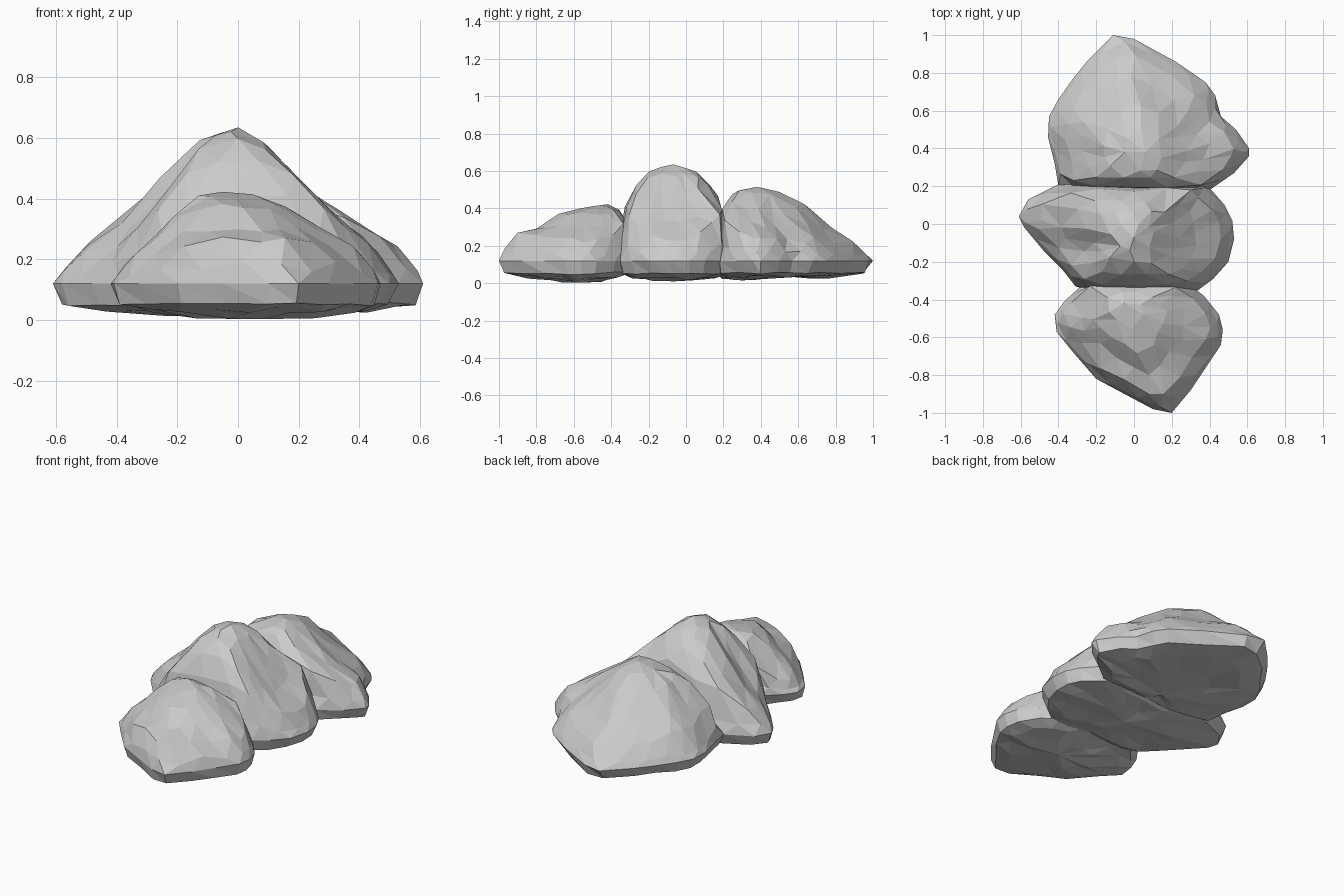
import bpy
import bmesh
import random
from mathutils import Vector

cube = bpy.data.objects.get("Cube")
if cube:
    bpy.data.objects.remove(cube, do_unlink=True)

stone = bpy.data.materials.new("grey stone")
stone.use_nodes = True
GREY = (0.6, 0.6, 0.6, 1)
stone.diffuse_color = GREY
stone.node_tree.nodes["Principled BSDF"].inputs["Base Color"].default_value = GREY

RIM = 0.12                               # height of the widest edge
STEPS = (0, 0.2, 0.4, 0.6, 0.8, 0.93, 1)  # fractions from peak to rim


def height_at(profile, peak_z, t):
    """Height along one slope, from the peak down to the rim."""
    heights = [peak_z, *profile, RIM]
    for i in range(len(STEPS) - 1):
        if t <= STEPS[i + 1]:
            f = (t - STEPS[i]) / (STEPS[i + 1] - STEPS[i])
            return heights[i] + f * (heights[i + 1] - heights[i])
    return RIM


def make_rock(name, peak, base, outline, slopes, seed):
    """Faceted boulder: plan outline, peak, lowest point and four slope profiles."""
    rng = random.Random(seed)
    top, bottom = Vector(peak), Vector(base)
    plan = [Vector(p) for p in outline]
    n = len(plan)
    xs, ys = [p.x for p in plan], [p.y for p in plan]
    reach = {"left": max(xs) - top.x, "right": top.x - min(xs),
             "back": max(ys) - top.y, "front": top.y - min(ys)}

    def top_height(p, t):
        """Blend the two nearest slopes, never rising above either of them."""
        side = "left" if p.x > 0 else "right"
        end = "back" if p.y > 0 else "front"
        u, v = abs(p.x) / reach[side], abs(p.y) / reach[end]
        a, b = u * u, v * v
        blend = (a * height_at(slopes[side], top.z, t)
                 + b * height_at(slopes[end], top.z, t)) / (a + b)
        return min(blend, height_at(slopes[side], top.z, u * t),
                   height_at(slopes[end], top.z, v * t))

    bm = bmesh.new()

    def ring(pole, t, shift, z=None, rough=0.0):
        verts = []
        for i in range(n):
            p = plan[i].lerp(plan[(i + 1) % n], 0.5 if shift else 0) - pole.xy
            s = t + rng.uniform(-rough, rough)
            q = pole.xy + p * s
            h = top_height(p, s) if z is None else z
            h += rng.uniform(-rough, rough) * 0.25
            verts.append(bm.verts.new((q.x, q.y, h)))
        return verts

    # Underside, rim and crown, from bottom to top
    rings = [ring(bottom, 0.42, False, bottom.z + 0.013, 0.05),
             ring(bottom, 0.76, True, 0.033, 0.04),
             ring(bottom, 0.94, False, 0.053, 0.025),
             ring(top, 1, False, RIM),
             ring(top, 0.965, True, None, 0.012),
             ring(top, 0.84, False, None, 0.04),
             ring(top, 0.64, True, None, 0.04),
             ring(top, 0.43, False, None, 0.03),
             ring(top, 0.21, True, None, 0.02)]
    shifts = [False, True, False, False, True, False, True, False, True]
    for k in range(len(rings) - 1):
        low, high = rings[k], rings[k + 1]
        for i in range(n):
            j = (i + 1) % n
            if shifts[k]:
                bm.faces.new((low[i], low[j], high[j]))
                bm.faces.new((low[i], high[j], high[i]))
            else:
                bm.faces.new((low[i], low[j], high[i]))
                bm.faces.new((low[j], high[j], high[i]))
    # Close the crown and the underside
    poles = []
    for loop, tip in ((rings[-1], top), (rings[0], bottom)):
        pole = bm.verts.new(tip)
        poles.append(pole)
        for i in range(n):
            bm.faces.new((loop[i], loop[(i + 1) % n], pole))
    # Merge crowded corners into broad, irregular facets
    crown = [v for loop in rings[6:] for v in loop]
    bmesh.ops.remove_doubles(bm, verts=crown + rings[0] + poles, dist=0.055)
    bmesh.ops.recalc_face_normals(bm, faces=bm.faces)

    mesh = bpy.data.meshes.new(name)
    bm.to_mesh(mesh)
    bm.free()
    mesh.materials.append(stone)
    obj = bpy.data.objects.new(name, mesh)
    bpy.context.collection.objects.link(obj)


# Small boulder at the front, pushed a little into the middle one
make_rock(
    "front_rock", (-0.05, -0.45, 0.42), (0.08, -0.56, 0.003),
    [(.47, -.56), (.45, -.48), (.37, -.38), (.28, -.31), (.12, -.3), (0, -.3),
     (-.12, -.3), (-.26, -.31), (-.37, -.41), (-.42, -.48), (-.41, -.57), (-.33, -.67),
     (-.2, -.82), (-.05, -.9), (.1, -.98), (.2, -1), (.3, -.88), (.38, -.76), (.46, -.64)],
    {"left": (.415, .38, .32, .25, .2), "right": (.42, .36, .29, .21, .16),
     "back": (.42, .41, .395, .37, .3), "front": (.4, .38, .3, .27, .25)}, seed=3)

# Tall boulder in the middle
make_rock(
    "middle_rock", (0, -0.07, 0.635), (0.02, -0.06, 0.01),
    [(.53, -.08), (.52, .02), (.48, .1), (.41, .18), (.35, .22), (.2, .23), (0, .23),
     (-.22, .23), (-.4, .21), (-.56, .13), (-.61, .04), (-.58, -.02), (-.48, -.14),
     (-.38, -.24), (-.31, -.33), (-.2, -.36), (0, -.37), (.2, -.37), (.34, -.35),
     (.42, -.29), (.5, -.2)],
    {"left": (.57, .45, .34, .26, .19), "right": (.6, .48, .32, .25, .19),
     "back": (.625, .6, .55, .47, .36), "front": (.625, .6, .56, .46, .34)}, seed=8)

# Broad boulder at the back
make_rock(
    "back_rock", (0.06, 0.38, 0.515), (0.04, 0.3, 0.015),
    [(-.11, 1), (-.25, .86), (-.33, .76), (-.4, .66), (-.45, .57), (-.455, .46),
     (-.42, .32), (-.4, .2), (-.25, .17), (0, .16), (.2, .16), (.4, .18), (.53, .27),
     (.61, .36), (.61, .4), (.54, .5), (.46, .57), (.43, .68), (.38, .75), (.22, .86),
     (0, .98)],
    {"left": (.48, .39, .32, .26, .21), "right": (.5, .45, .37, .27, .19),
     "back": (.485, .43, .32, .24, .18), "front": (.515, .5, .475, .43, .34)}, seed=5)
